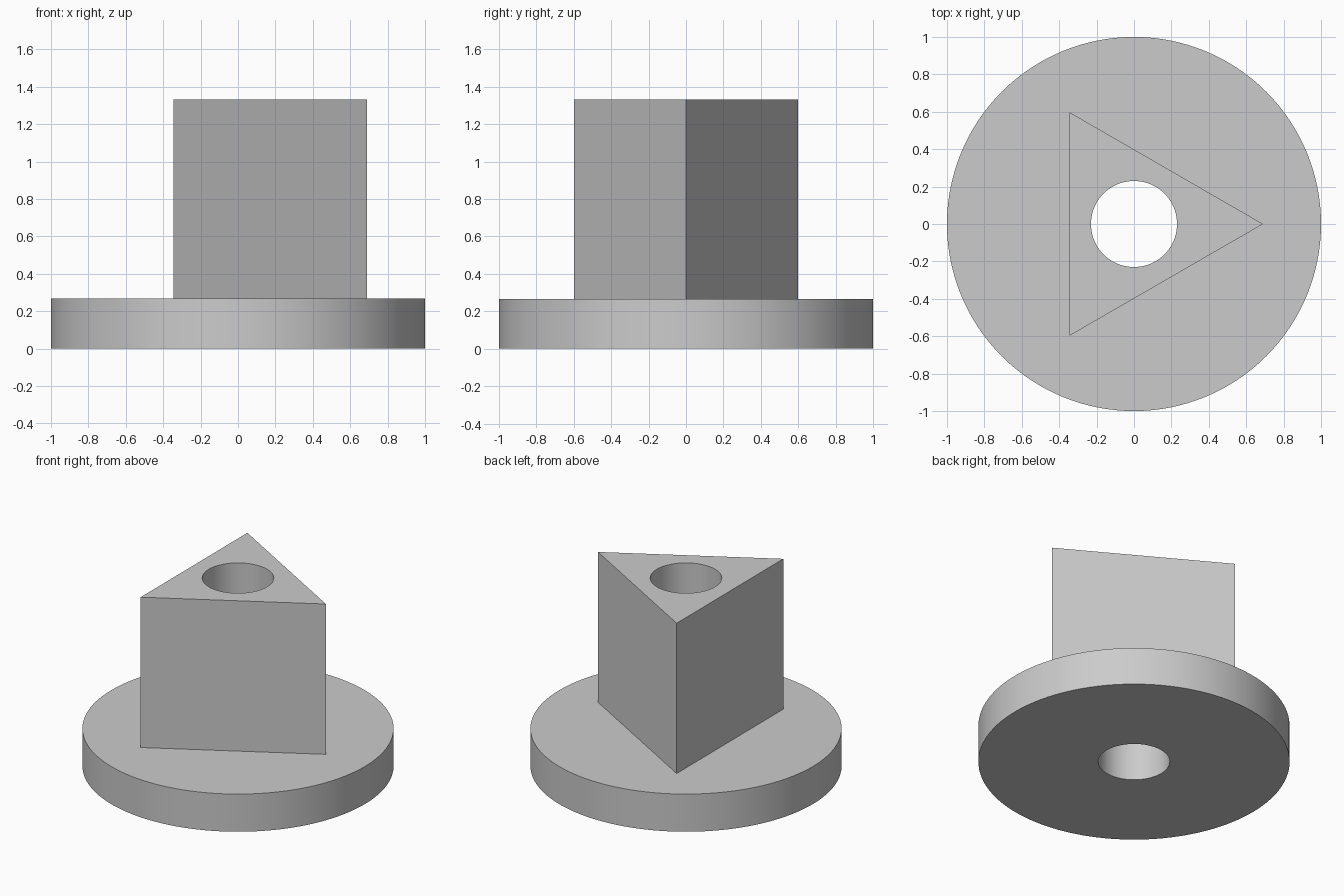
import bpy
import bmesh
from math import cos, sin, tau, radians

if "Cube" in bpy.data.objects:
    bpy.data.objects.remove(bpy.data.objects["Cube"])

FLANGE_HEIGHT = 0.267
TOTAL_HEIGHT = 1.333
BORE_RADIUS = 0.23

grey = bpy.data.materials.new("plain grey")
grey.use_nodes = True
colour = (0.6, 0.6, 0.6, 1)
grey.diffuse_color = colour
grey.node_tree.nodes["Principled BSDF"].inputs["Base Color"].default_value = colour


def prism(name, sides, radius, bottom, top):
    """Upright regular prism with its first corner on +x."""
    bm = bmesh.new()
    corners = [bm.verts.new((radius * cos(tau * i / sides),
                             radius * sin(tau * i / sides), bottom))
               for i in range(sides)]
    base = bm.faces.new(corners)
    extruded = bmesh.ops.extrude_face_region(bm, geom=[base], use_keep_orig=True)
    moved = [v for v in extruded["geom"] if isinstance(v, bmesh.types.BMVert)]
    bmesh.ops.translate(bm, verts=moved, vec=(0, 0, top - bottom))
    bmesh.ops.recalc_face_normals(bm, faces=bm.faces)
    mesh = bpy.data.meshes.new(name)
    bm.to_mesh(mesh)
    bm.free()
    mesh.materials.append(grey)
    obj = bpy.data.objects.new(name, mesh)
    bpy.context.collection.objects.link(obj)
    return obj


def combine(target, tool, operation):
    """Apply a boolean to the target and remove the tool."""
    mod = target.modifiers.new(operation.title(), 'BOOLEAN')
    mod.operation = operation
    mod.solver = 'EXACT'
    mod.object = tool
    bpy.context.view_layer.objects.active = target
    bpy.ops.object.modifier_apply(modifier=mod.name)
    bpy.data.objects.remove(tool)


# Round flange with a triangular post standing on it
body = prism("flanged_triangular_post", 128, 1.0, 0, FLANGE_HEIGHT)
post = prism("triangular_post", 3, 0.69, FLANGE_HEIGHT / 2, TOTAL_HEIGHT)
combine(body, post, 'UNION')

# Round bore through the whole height
bore = prism("bore_cutter", 96, BORE_RADIUS, -0.1, TOTAL_HEIGHT + 0.1)
bore.hide_render = True
combine(body, bore, 'DIFFERENCE')

# Smooth round walls, crisp edges
bpy.ops.object.select_all(action='DESELECT')
body.select_set(True)
bpy.context.view_layer.objects.active = body
bpy.ops.object.shade_smooth_by_angle(angle=radians(30))
